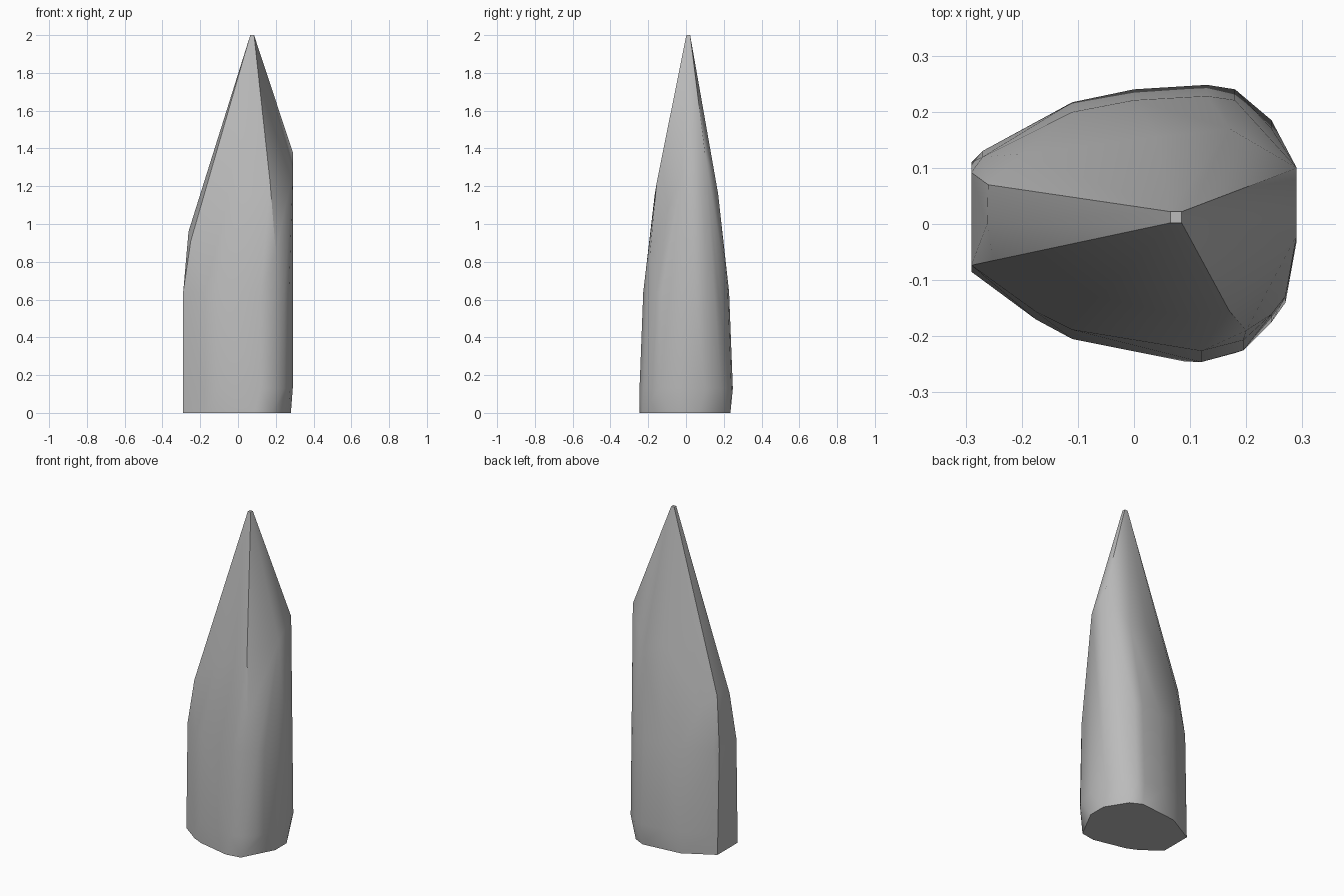
import bpy
import bmesh
import math

default_cube = bpy.data.objects.get("Cube")
if default_cube:
    bpy.data.objects.remove(default_cube, do_unlink=True)


def make_material(name, color):
    material = bpy.data.materials.new(name)
    material.use_nodes = True
    material.diffuse_color = color
    shader = material.node_tree.nodes["Principled BSDF"]
    shader.inputs["Base Color"].default_value = color
    shader.inputs["Roughness"].default_value = 0.8
    return material


def ring(outline, height, depth_scale=1.0):
    """Place a horizontal cross-section at a height, narrowed front to back."""
    return [(x, y * depth_scale, height) for x, y in outline]


def hull_object(name, points, material):
    """Wrap the cross-sections in one tight faceted shell."""
    bm = bmesh.new()
    for point in points:
        bm.verts.new(point)
    result = bmesh.ops.convex_hull(bm, input=bm.verts[:])
    unused = set(result["geom_interior"]) | set(result["geom_unused"])
    loose = [item for item in unused if isinstance(item, bmesh.types.BMVert)]
    bmesh.ops.delete(bm, geom=loose, context="VERTS")
    bmesh.ops.dissolve_limit(bm, angle_limit=math.radians(1),
                             verts=bm.verts[:], edges=bm.edges[:])
    bmesh.ops.recalc_face_normals(bm, faces=bm.faces[:])
    mesh = bpy.data.meshes.new(name)
    bm.to_mesh(mesh)
    bm.free()
    mesh.materials.append(material)
    shard = bpy.data.objects.new(name, mesh)
    bpy.context.collection.objects.link(shard)
    return shard


# Flat underside
base = [(-.29, .11), (-.11, .21), (.13, .235), (.2, .2), (.28, .07),
        (.28, -.04), (.18, -.23), (.09, -.245), (-.11, -.2),
        (-.175, -.17), (-.29, -.085)]

# Widest cross-section of the lower body
body = [(-.29, .1), (-.27, .13), (-.11, .217), (0, .24), (.13, .248),
        (.18, .24), (.245, .185), (.29, .1), (.29, -.03), (.27, -.14),
        (.245, -.175), (.195, -.225), (.12, -.246), (-.11, -.205),
        (-.175, -.17), (-.29, -.08)]

# Uneven shoulders where the body breaks into the point
left_shoulder = [(.29, .1, 1.38), (.29, -.02, 1.27)]
right_shoulder = [(-.26, .07, .95), (-.262, 0, .96), (-.25, -.065, .91)]
front_shoulder = [(.17, -.155, 1.22), (.09, -.165, 1.16), (-.06, -.13, 1.1),
                  (.2, -.19, .85)]
back_shoulder = [(.04, .155, 1.22), (.17, .17, 1.16), (-.2, .125, .9)]

# Tiny blunt tip
half = .01
tip = [(.075 + i * half, .012 + j * half, 2) for i in (-1, 1) for j in (-1, 1)]

points = ring(base, 0) + ring(body, .13) + ring(body, .64, .92)
points += left_shoulder + right_shoulder + front_shoulder + back_shoulder + tip

stone_grey = make_material("stone grey", (.5, .5, .5, 1))
spike = hull_object("pointed_stone_spike", points, stone_grey)

# Soft facets with crisp major ridges
bpy.ops.object.select_all(action="DESELECT")
spike.select_set(True)
bpy.context.view_layer.objects.active = spike
bpy.ops.object.shade_smooth_by_angle(angle=math.radians(30))
